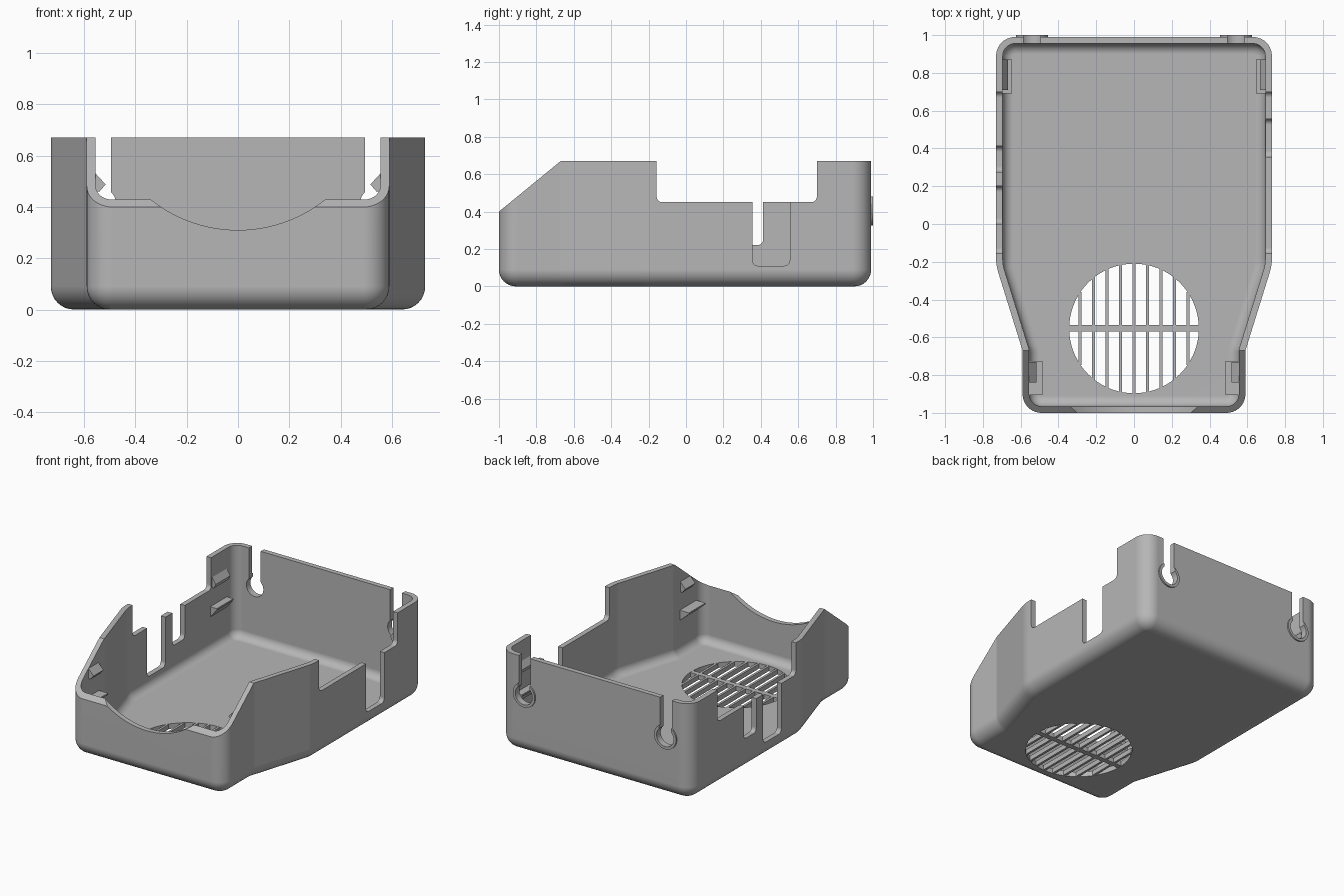
import bpy, bmesh, math
from mathutils import Vector

if "Cube" in bpy.data.objects:
    bpy.data.objects.remove(bpy.data.objects["Cube"])

GREY = (0.47, 0.47, 0.47, 1)
mat = bpy.data.materials.new("grey_plastic")
mat.use_nodes = True
mat.diffuse_color = GREY
bsdf = next(n for n in mat.node_tree.nodes if n.type == 'BSDF_PRINCIPLED')
bsdf.inputs["Base Color"].default_value = GREY

HEIGHT, WALL, FILLET = 0.67, 0.035, 0.09


def finish(bm, name):
    bmesh.ops.recalc_face_normals(bm, faces=bm.faces)
    mesh = bpy.data.meshes.new(name)
    bm.to_mesh(mesh)
    bm.free()
    mesh.materials.append(mat)
    obj = bpy.data.objects.new(name, mesh)
    bpy.context.collection.objects.link(obj)
    return obj


def activate(obj):
    bpy.ops.object.select_all(action='DESELECT')
    obj.select_set(True)
    bpy.context.view_layer.objects.active = obj


def add_prism(bm, points, axis, a, b):
    """Extrude a 2D profile along an axis from a to b."""
    place = {'x': lambda u, v, w: (w, u, v),
             'y': lambda u, v, w: (u, w, v),
             'z': lambda u, v, w: (u, v, w)}[axis]
    lo = [bm.verts.new(place(u, v, a)) for u, v in points]
    hi = [bm.verts.new(place(u, v, b)) for u, v in points]
    bm.faces.new(lo)
    bm.faces.new(hi)
    for i in range(len(lo)):
        j = (i + 1) % len(lo)
        bm.faces.new((lo[i], lo[j], hi[j], hi[i]))


def prism(name, points, axis, a, b):
    bm = bmesh.new()
    add_prism(bm, points, axis, a, b)
    return finish(bm, name)


def arc(cu, cv, r, start, end, n):
    return [(cu + r * math.cos(t), cv + r * math.sin(t))
            for t in (math.radians(start + (end - start) * i / n) for i in range(n + 1))]


def disc(cu, cv, r, n=48):
    return arc(cu, cv, r, 0, 360, n)[:-1]


def notch(u0, u1, bottom, r=0.03):
    """Open-topped slot profile with rounded bottom corners."""
    return ([(u0, 0.9)] + arc(u0 + r, bottom + r, r, 180, 270, 5)
            + arc(u1 - r, bottom + r, r, 270, 360, 5) + [(u1, 0.9)])


def combine(target, tool, operation):
    mod = target.modifiers.new("combine", 'BOOLEAN')
    mod.operation, mod.object, mod.solver = operation, tool, 'EXACT'
    activate(target)
    bpy.ops.object.modifier_apply(modifier=mod.name)
    bpy.data.objects.remove(tool)


# Plan outline: right half anticlockwise, then mirrored; third value is corner radius
half = [(0.59, -1.0, 0.1), (0.59, -0.67, -0.05), (0.73, -0.22, 0.25), (0.73, 0.99, 0.1)]
plan = half + [(-x, y, r) for x, y, r in reversed(half)]


def outline(inset):
    points = []
    for i, (x, y, r) in enumerate(plan):
        p = Vector((x, y))
        before = (p - Vector(plan[i - 1][:2])).normalized()
        after = (Vector(plan[(i + 1) % len(plan)][:2]) - p).normalized()
        n1, n2 = Vector((before.y, -before.x)), Vector((after.y, -after.x))
        centre = p - (n1 + n2) * r / (1 + n1.dot(n2))
        a1 = math.atan2(n1.y, n1.x)
        turn = math.atan2(n1.x * n2.y - n1.y * n2.x, n1.dot(n2))
        for k in range(11):
            t = a1 + turn * k / 10
            points.append(centre + (r - inset) * Vector((math.cos(t), math.sin(t))))
    return points


# Shell: rings rise up the outside, cross the rim and go down the inside
rings = []
for k in range(9):
    a = math.radians(90 * (8 - k) / 8)
    rings.append((FILLET - FILLET * math.cos(a), FILLET - FILLET * math.sin(a)))
rings += [(0, HEIGHT), (WALL, HEIGHT)]
inner = FILLET - WALL
for k in range(9):
    a = math.radians(90 * k / 8)
    rings.append((FILLET - inner * math.cos(a), FILLET - inner * math.sin(a)))

bm = bmesh.new()
loops = [[bm.verts.new((p.x, p.y, z)) for p in outline(d)] for d, z in rings]
for low, high in zip(loops, loops[1:]):
    for i in range(len(low)):
        j = (i + 1) % len(low)
        bm.faces.new((low[i], low[j], high[j], high[i]))
bm.faces.new(loops[0])
bm.faces.new(loops[-1])
shell = finish(bm, "tray_shell")

# Raised rims behind the keyholes
for side in (-1, 1):
    combine(shell, prism("keyhole_rim", disc(side * 0.54, 0.41, 0.084), 'y', 0.97, 1.0), 'UNION')

# Sloped front and curved dip in the front wall
slope = [(-1.1, 0.318), (-0.67, HEIGHT), (-0.67, 0.9), (-1.1, 0.9)]
cuts = [(slope, 'x', -1, 1), (disc(0, 0.855, 0.545, 96), 'y', -1.1, -0.9)]
# Side wall notches and cable slots
cuts += [(notch(-0.157, 0.70, 0.45), 'x', s * 0.6, s * 0.9) for s in (-1, 1)]
cuts += [(notch(0.355, 0.555, 0.11), 'x', 0.6, 0.9),
         (notch(0.0, 0.20, 0.11), 'x', -0.9, -0.6),
         (notch(0.275, 0.412, 0.22), 'x', -0.9, -0.6)]
# Keyholes in the back wall
for s in (-1, 1):
    cuts.append((disc(s * 0.54, 0.41, 0.065), 'y', 0.9, 1.1))
    cuts.append(([(s * 0.54 + u, z) for u, z in
                  ((-0.045, 0.41), (0.045, 0.41), (0.045, 0.9), (-0.045, 0.9))], 'y', 0.9, 1.1))
# Round vent in the floor
VENT_Y, VENT_R = -0.553, 0.343
cuts.append((disc(0, VENT_Y, VENT_R, 72), 'z', -0.1, 0.06))
for cut in cuts:
    combine(shell, prism("cutter", *cut), 'DIFFERENCE')

activate(shell)
bpy.ops.object.shade_smooth_by_angle(angle=math.radians(30))
weighted = shell.modifiers.new("even_shading", 'WEIGHTED_NORMAL')
weighted.keep_sharp = True


def bar(bm, x0, x1, y0, y1):
    add_prism(bm, [(x0, y0), (x1, y0), (x1, y1), (x0, y1)], 'z', 0.001, WALL - 0.001)


# Vent grille
bm = bmesh.new()
for i in range(-4, 5):
    x = i * 0.0715
    reach = math.sqrt(VENT_R ** 2 - x ** 2) + 0.004
    bar(bm, x - 0.008, x + 0.008, VENT_Y - reach, VENT_Y + reach)
bar(bm, -VENT_R - 0.004, VENT_R + 0.004, VENT_Y - 0.017, VENT_Y + 0.017)
finish(bm, "vent_grille")

# Snap catches and board ledges on the inner side walls
for side, label in ((-1, "right"), (1, "left")):
    for place, wall, depth, y0, y1, c0, c1 in (
            ("front", 0.555, 0.07, -0.905, -0.725, -0.84, -0.73),
            ("rear", 0.695, 0.05, 0.69, 0.87, 0.71, 0.87)):
        def profile(pairs):
            return [(side * (wall - d), z) for d, z in pairs]
        prism(f"{place}_{label}_ledge",
              profile([(-0.01, 0.335), (depth, 0.335), (depth, 0.325), (0, 0.265), (-0.01, 0.265)]),
              'y', y0, y1)
        prism(f"{place}_{label}_catch",
              profile([(-0.01, 0.53), (0, 0.53), (depth * 0.55, 0.488), (0.015, 0.46), (-0.01, 0.46)]),
              'y', c0, c1)
